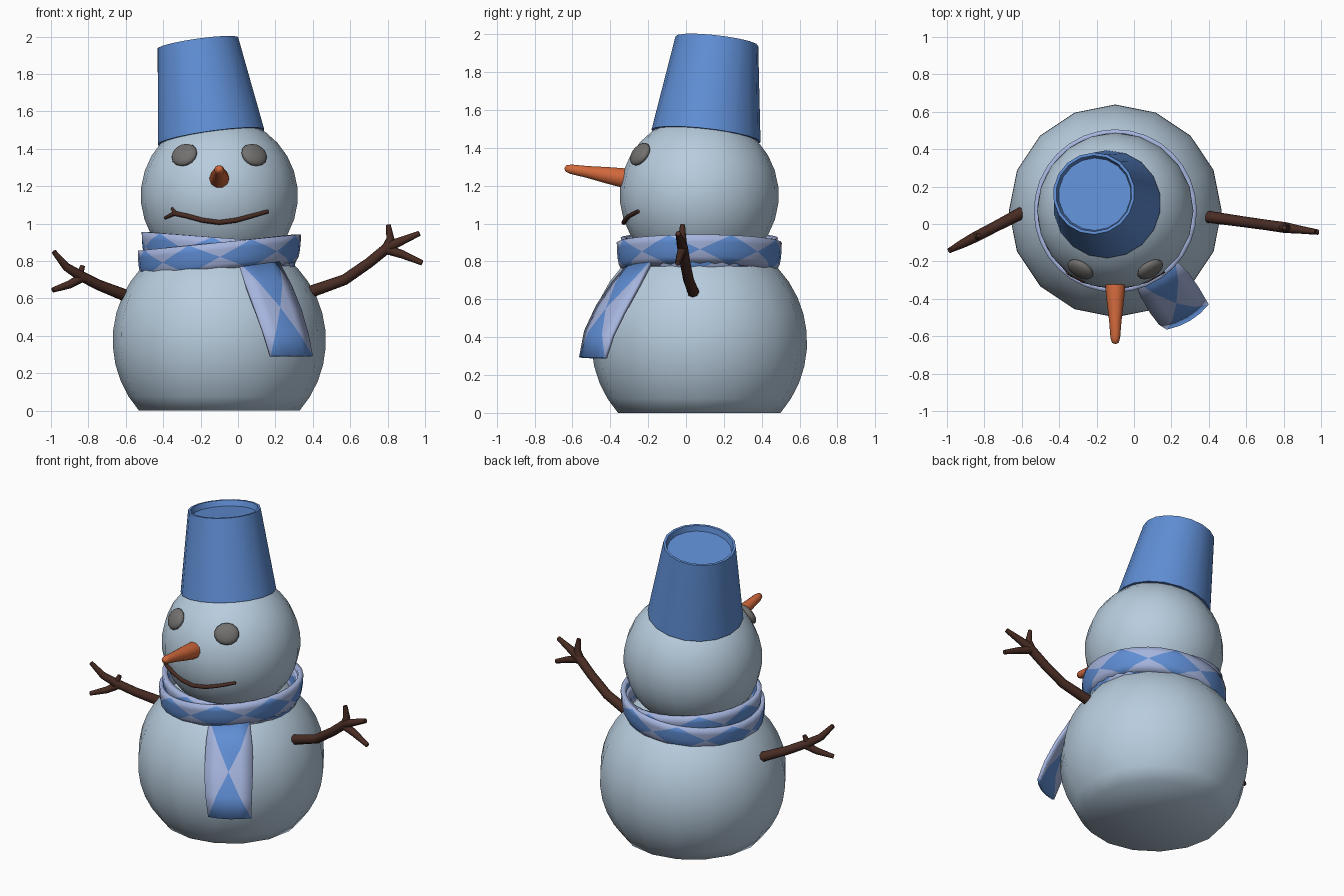
import bpy, bmesh, math
from mathutils import Vector, Matrix

if "Cube" in bpy.data.objects:
    bpy.data.objects.remove(bpy.data.objects["Cube"])

def material(name, rgb):
    m = bpy.data.materials.new(name)
    m.diffuse_color = (*rgb, 1)
    m.use_nodes = True
    m.node_tree.nodes["Principled BSDF"].inputs["Base Color"].default_value = m.diffuse_color
    return m

SNOW = material("snow", (0.48, 0.61, 0.73))
BLUE = material("blue", (0.115, 0.27, 0.66))
PALE = material("pale blue", (0.38, 0.46, 0.73))
ORANGE = material("carrot orange", (0.64, 0.14, 0.045))
BROWN = material("twig brown", (0.065, 0.025, 0.017))
GREY = material("coal grey", (0.17, 0.165, 0.16))

CX, CY = -0.10, 0.07                      # axis of the figure
HEAD, HEAD_R = Vector((CX, CY, 1.15)), 0.42

def smooth(ob, angle):
    bpy.ops.object.select_all(action='DESELECT')
    ob.select_set(True)
    bpy.context.view_layer.objects.active = ob
    bpy.ops.object.shade_smooth_by_angle(angle=math.radians(angle))

def finish(bm, name, mats, matrix=Matrix(), angle=40):
    bm.transform(matrix)
    me = bpy.data.meshes.new(name)
    bm.to_mesh(me)
    bm.free()
    ob = bpy.data.objects.new(name, me)
    bpy.context.collection.objects.link(ob)
    for m in mats:
        me.materials.append(m)
    smooth(ob, angle)
    return ob

def lathe(name, profile, segs, mat, matrix=Matrix(), angle=40):
    """Spin (radius, height) points about z; radius 0 becomes a pole."""
    bm = bmesh.new()
    rings = []
    for r, z in profile:
        n = segs if r > 0 else 1
        rings.append([bm.verts.new((r * math.cos(2 * math.pi * i / segs),
                                    r * math.sin(2 * math.pi * i / segs), z)) for i in range(n)])
    for a, b in zip(rings, rings[1:]):
        for i in range(segs):
            j = (i + 1) % segs
            quad = [a[i % len(a)], a[j % len(a)], b[j % len(b)], b[i % len(b)]]
            bm.faces.new(list(dict.fromkeys(quad)))
    bmesh.ops.recalc_face_normals(bm, faces=bm.faces)
    return finish(bm, name, [mat], matrix, angle)

def aim(pos, direction):
    return Matrix.Translation(pos) @ Vector(direction).to_track_quat('Z', 'Y').to_matrix().to_4x4()

def ball(r, z, start, n=14):
    pts = []
    for i in range(n + 1):
        a = start + (math.pi / 2 - start) * i / n
        pts.append((r * math.cos(a) if i < n else 0, z + r * math.sin(a)))
    return pts

# body with a flat base, and head
here = Matrix.Translation((CX, CY, 0))
base = -math.asin(0.375 / 0.57)
lathe("body", [(0, 0.0)] + ball(0.57, 0.375, base), 16, SNOW, here, 60)
lathe("head", [(0, 1.15 - HEAD_R)] + ball(HEAD_R, 1.15, -1.35), 20, SNOW, here, 60)

# bucket hat: open below, sunken disc on top, tilted
tilt = Vector((-0.138, 0.112, 0.98)).normalized()
lathe("bucket_hat", [(0, 0.45), (0.205, 0.45), (0.27, 0), (0.29, 0), (0.22, 0.51),
                     (0.205, 0.51), (0.195, 0.475), (0, 0.475)],
      18, BLUE, aim(HEAD + tilt * 0.318, tilt))

# carrot nose
lathe("carrot_nose", [(0, -0.04), (0.052, -0.04), (0.053, 0.02), (0.045, 0.1), (0.033, 0.2),
                      (0.026, 0.29), (0.018, 0.317), (0, 0.325)],
      10, ORANGE, aim((CX, -0.322, 1.24), (0, -0.3, 0.05)), 50)

# coal eyes
for side, x in (("left", -0.285), ("right", 0.085)):
    dx, dz = x - CX, 0.215
    n = Vector((dx, -math.sqrt(HEAD_R ** 2 - dx * dx - dz * dz), dz))
    bm = bmesh.new()
    bmesh.ops.create_uvsphere(bm, u_segments=14, v_segments=8, radius=1)
    finish(bm, side + "_eye", [GREY],
           aim(HEAD + n * 1.01, n) @ Matrix.Diagonal((0.076, 0.068, 0.03, 1)), 60)

# twigs: one curve with a tapered spline for each branch
def twig(name, branches):
    cu = bpy.data.curves.new(name, 'CURVE')
    cu.dimensions = '3D'
    cu.bevel_depth = 1
    cu.bevel_resolution = 2
    cu.use_fill_caps = True
    for pts in branches:
        s = cu.splines.new('POLY')
        s.points.add(len(pts) - 1)
        for p, (x, y, z, r) in zip(s.points, pts):
            p.co = (x, y, z, 1)
            p.radius = r
    cu.materials.append(BROWN)
    ob = bpy.data.objects.new(name, cu)
    bpy.context.collection.objects.link(ob)
    bpy.ops.object.select_all(action='DESELECT')
    ob.select_set(True)
    bpy.context.view_layer.objects.active = ob
    bpy.ops.object.convert(target='MESH')
    smooth(bpy.context.object, 50)

def place(branches, depth):
    return [[(x, depth(x, z), z, r) for x, z, r in b] for b in branches]

# mouth lies on the head
def on_head(x, z):
    return CY - math.sqrt(HEAD_R ** 2 - (x - CX) ** 2 - (z - HEAD.z) ** 2) - 0.004

twig("mouth", place([
    [(-0.39, 1.03, .008), (-0.34, 1.055, .013), (-0.27, 1.04, .013), (-0.19, 1.018, .013),
     (-0.10, 1.006, .013), (-0.01, 1.018, .013), (0.07, 1.04, .012), (0.16, 1.065, .01)],
    [(-0.335, 1.056, .011), (-0.355, 1.083, .008)]], on_head))

# arms
twig("left_arm", place([
    [(-0.54, 0.60, .033), (-0.60, 0.615, .033), (-0.74, 0.67, .029), (-0.85, 0.725, .028),
     (-0.92, 0.77, .023), (-0.985, 0.85, .014)],
    [(-0.83, 0.715, .026), (-0.90, 0.675, .022), (-0.99, 0.645, .014)],
    [(-0.85, 0.72, .022), (-0.83, 0.775, .013)]],
    lambda x, z: 0.07 - 0.52 * (-x - 0.58)))
twig("right_arm", place([
    [(0.34, 0.625, .032), (0.40, 0.64, .032), (0.57, 0.70, .029), (0.70, 0.79, .028),
     (0.81, 0.88, .029), (0.88, 0.91, .022), (0.97, 0.948, .014)],
    [(0.79, 0.86, .027), (0.815, 0.92, .022), (0.803, 0.995, .013)],
    [(0.79, 0.865, .027), (0.88, 0.835, .022), (0.985, 0.79, .014)]],
    lambda x, z: 0.045 - 0.14 * (x - 0.35)))

# scarf cloth: grid split along the edges of touching diamonds
ROWS = (-1, -0.5, 0, 0.5, 1)
def cloth(name, cols, point, loop, thickness):
    bm = bmesh.new()
    grid = [[bm.verts.new(point(i / cols, v)) for v in ROWS] for i in range(cols if loop else cols + 1)]
    for i in range(cols):
        a, b = grid[i], grid[(i + 1) % len(grid)]
        for k in range(4):
            # u and v are measured from the diamond centre
            rising = (i % 4 < 2) != (k < 2)
            if rising:   # diamond edge runs from a's top to b's bottom
                tris = [(a[k], b[k], a[k + 1]), (b[k], b[k + 1], a[k + 1])]
                uv = [(i + 1 / 3, k + 1 / 3), (i + 2 / 3, k + 2 / 3)]
            else:
                tris = [(a[k], b[k], b[k + 1]), (a[k], b[k + 1], a[k + 1])]
                uv = [(i + 2 / 3, k + 1 / 3), (i + 1 / 3, k + 2 / 3)]
            for t, (u, v) in zip(tris, uv):
                f = bm.faces.new(t)
                du = abs((u + 2) % 4 - 2) / 2
                f.material_index = 0 if du + abs(v - 2) / 2 < 1 else 1
    ob = finish(bm, name, [BLUE, PALE], angle=50)
    mod = ob.modifiers.new("thickness", 'SOLIDIFY')
    mod.thickness = thickness
    mod.offset = -1

# two crossing wraps
def wrap(name, z, slope, scale, turn):
    def point(t, v):
        a = 2 * math.pi * t + turn
        r = scale * (0.432 - 0.006 * v * v + 0.010 * v - (0.012 if v == -1 else 0))
        x = r * math.cos(a)
        return (CX + x, CY + r * math.sin(a), z + slope * x + 0.077 * v)
    cloth(name, 32, point, True, 0.03)

wrap("scarf_outer_wrap", 0.822, 0.10, 1.0, math.radians(-112))
wrap("scarf_inner_wrap", 0.848, -0.075, 0.955, math.radians(-95))

# hanging tail between two edge paths
LEFT = [(0.0, -0.30, 0.80), (0.05, -0.42, 0.66), (0.12, -0.53, 0.48), (0.175, -0.565, 0.295)]
RIGHT = [(0.22, -0.19, 0.80), (0.315, -0.285, 0.62), (0.37, -0.38, 0.45), (0.40, -0.43, 0.295)]
def along(path, t):
    i = min(int(t * 3), 2)
    return Vector(path[i]).lerp(Vector(path[i + 1]), t * 3 - i)

def tail(t, v):
    p = along(LEFT, t).lerp(along(RIGHT, t), (1 + v) / 2)
    return p + Vector((0.5, -0.8, 0)) * 0.025 * (1 - v * v)
cloth("scarf_tail", 4, tail, False, 0.02)
